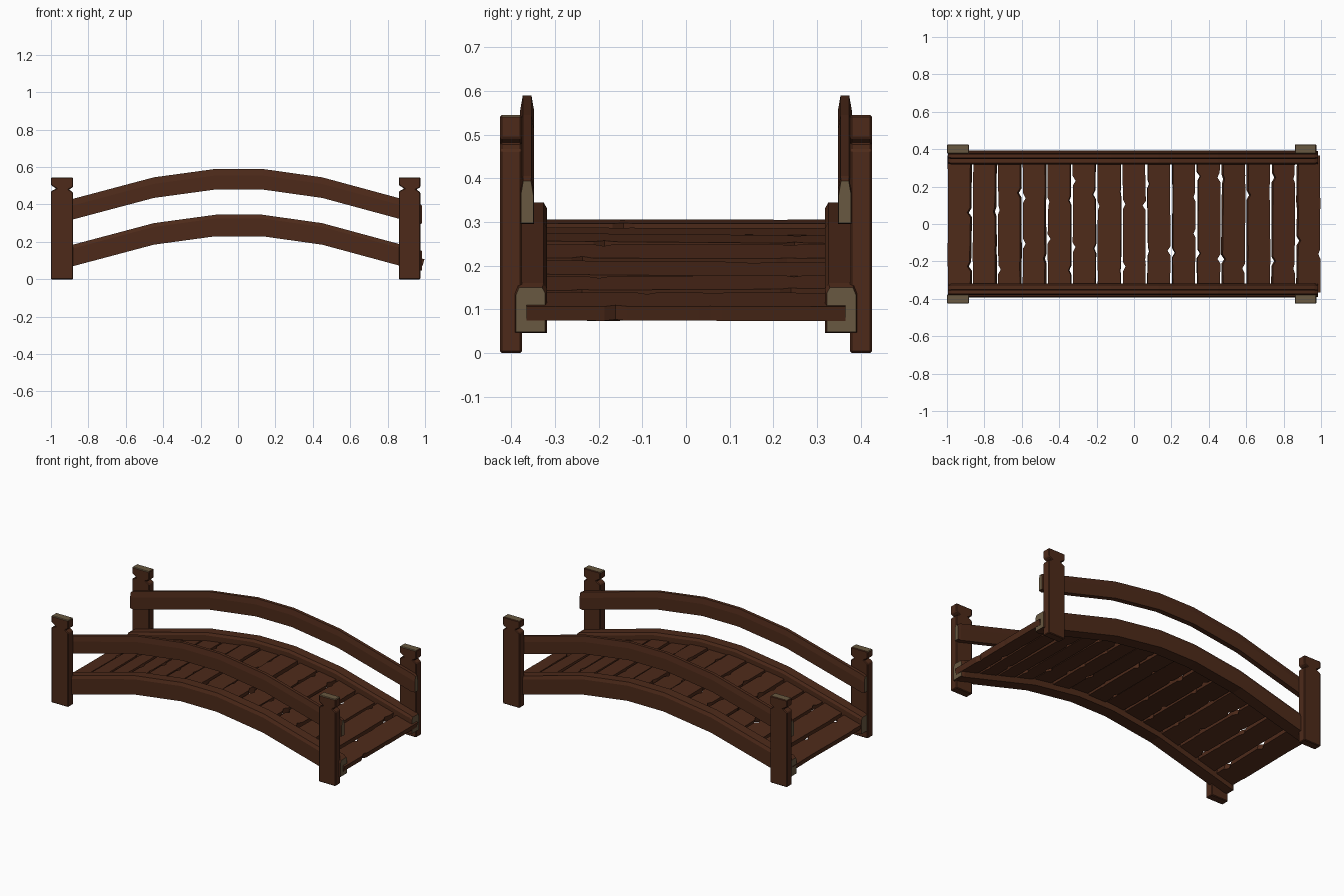
import bpy, bmesh, math, random
from mathutils import Matrix

if "Cube" in bpy.data.objects:
    bpy.data.objects.remove(bpy.data.objects["Cube"])

random.seed(7)


def material(name, rgb):
    m = bpy.data.materials.new(name)
    m.diffuse_color = (*rgb, 1)
    m.use_nodes = True
    m.node_tree.nodes["Principled BSDF"].inputs["Base Color"].default_value = m.diffuse_color
    return m


WOOD = material("dark_wood", (0.075, 0.023, 0.010))
GRAIN = material("end_grain", (0.14, 0.098, 0.052))

# underside of the lower beam; everything else follows this arch
ARCH = [(-0.995, 0.04), (-0.45, 0.185), (-0.12, 0.23),
        (0.13, 0.23), (0.45, 0.185), (0.985, 0.04)]


def arch_z(x):
    pts = ARCH
    for (x0, z0), (x1, z1) in zip(pts, pts[1:]):
        if x <= x1 or x1 == pts[-1][0]:
            return z0 + (z1 - z0) * (x - x0) / (x1 - x0)


def finish(bm, name):
    bmesh.ops.recalc_face_normals(bm, faces=bm.faces)
    me = bpy.data.meshes.new(name)
    bm.to_mesh(me)
    bm.free()
    me.materials.append(WOOD)
    me.materials.append(GRAIN)
    ob = bpy.data.objects.new(name, me)
    bpy.context.collection.objects.link(ob)
    return ob


def sweep(name, section, lift, side):
    """Sweep a (y, z) section along the arch; the ends show end grain."""
    bm = bmesh.new()
    cy = sum(p[0] for p in section) / len(section)
    cz = sum(p[1] for p in section) / len(section)
    path = [(x, z, 1.0) for x, z in ARCH]
    # slightly tapered sawn ends
    (xa, za, _), (xb, zb, _) = path[0], path[-1]
    path[0], path[-1] = (xa, za, 0.88), (xb, zb, 0.88)
    path.insert(1, (xa + 0.02, arch_z(xa + 0.02), 1.0))
    path.insert(-1, (xb - 0.02, arch_z(xb - 0.02), 1.0))
    rings = [[bm.verts.new((x, side * (cy + (y - cy) * s), lift + z + cz + (h - cz) * s))
              for y, h in section] for x, z, s in path]
    n = len(section)
    for a, b in zip(rings, rings[1:]):
        for i in range(n):
            bm.faces.new((a[i], a[(i + 1) % n], b[(i + 1) % n], b[i]))
    for r in (rings[0], rings[-1]):
        bm.faces.new(r).material_index = 1
    return finish(bm, name)


def prism(bm, outline, depth_vec):
    f = bm.faces.new([bm.verts.new(p) for p in outline])
    ext = bmesh.ops.extrude_face_region(bm, geom=[f])
    bmesh.ops.translate(bm, vec=depth_vec,
                        verts=[v for v in ext["geom"] if isinstance(v, bmesh.types.BMVert)])


# posts with a V groove near the top
def post(name, x0, x1, side):
    bm = bmesh.new()
    prof = [(x0, 0), (x1, 0), (x1, 0.465), (x1 - 0.022, 0.48), (x1, 0.492),
            (x1, 0.545), (x0, 0.545), (x0, 0.503), (x0 + 0.028, 0.485), (x0, 0.470)]
    prism(bm, [(x, side * 0.376, z) for x, z in prof], (0, side * 0.05, 0))
    for f in bm.faces:
        if f.calc_center_median().z > 0.54:
            f.material_index = 1
    ob = finish(bm, name)
    bev = ob.modifiers.new("worn_edges", "BEVEL")
    bev.width = 0.004
    bev.segments = 1
    bev.limit_method = "ANGLE"


BEAM = [(0.318, 0), (0.394, 0), (0.394, 0.095), (0.386, 0.115),
        (0.326, 0.115), (0.318, 0.10)]
RAIL = [(0.348, 0), (0.380, 0), (0.380, 0.075), (0.374, 0.11),
        (0.354, 0.11), (0.348, 0.075)]

for side, tag in ((-1, "front"), (1, "back")):
    sweep(f"{tag}_side_beam", BEAM, 0.0, side)
    sweep(f"{tag}_handrail", RAIL, 0.25, side)
    post(f"{tag}_left_post", -1.0, -0.882, side)
    post(f"{tag}_right_post", 0.86, 0.975, side)


# deck planks with uneven edges and small nicks
def plank_edge(half, length):
    """One long edge, from -y to +y, as (x, y) offsets."""
    wob = lambda: half - random.uniform(0, 0.006)
    pts = [(wob(), -length)]
    for lo, hi in ((-0.26, -0.04), (0.04, 0.26)):
        y = random.uniform(lo, hi)
        d = random.choice((0.004, 0.012, 0.018))
        pts += [(wob(), y - 0.025), (half - d, y), (wob(), y + 0.025)]
    return pts + [(wob(), length)]


COUNT, PITCH, THICK = 15, 0.1337, 0.034
for i in range(COUNT):
    x = (i - (COUNT - 1) / 2) * PITCH
    slope = (arch_z(x + 0.06) - arch_z(x - 0.06)) / 0.12
    right = plank_edge(0.0635, 0.365)
    left = [(-px, py) for px, py in plank_edge(0.0635, 0.365)]
    bm = bmesh.new()
    prism(bm, [(px, py, -THICK) for px, py in right + left[::-1]], (0, 0, THICK))
    rot = Matrix.Rotation(-math.atan(slope), 4, "Y") @ Matrix.Rotation(random.uniform(-0.008, 0.008), 4, "X")
    lift = arch_z(x) + 0.07 + random.uniform(-0.003, 0.002)
    bmesh.ops.transform(bm, matrix=Matrix.Translation((x, 0, lift)) @ rot, verts=bm.verts)
    finish(bm, f"deck_plank_{i + 1:02d}")
